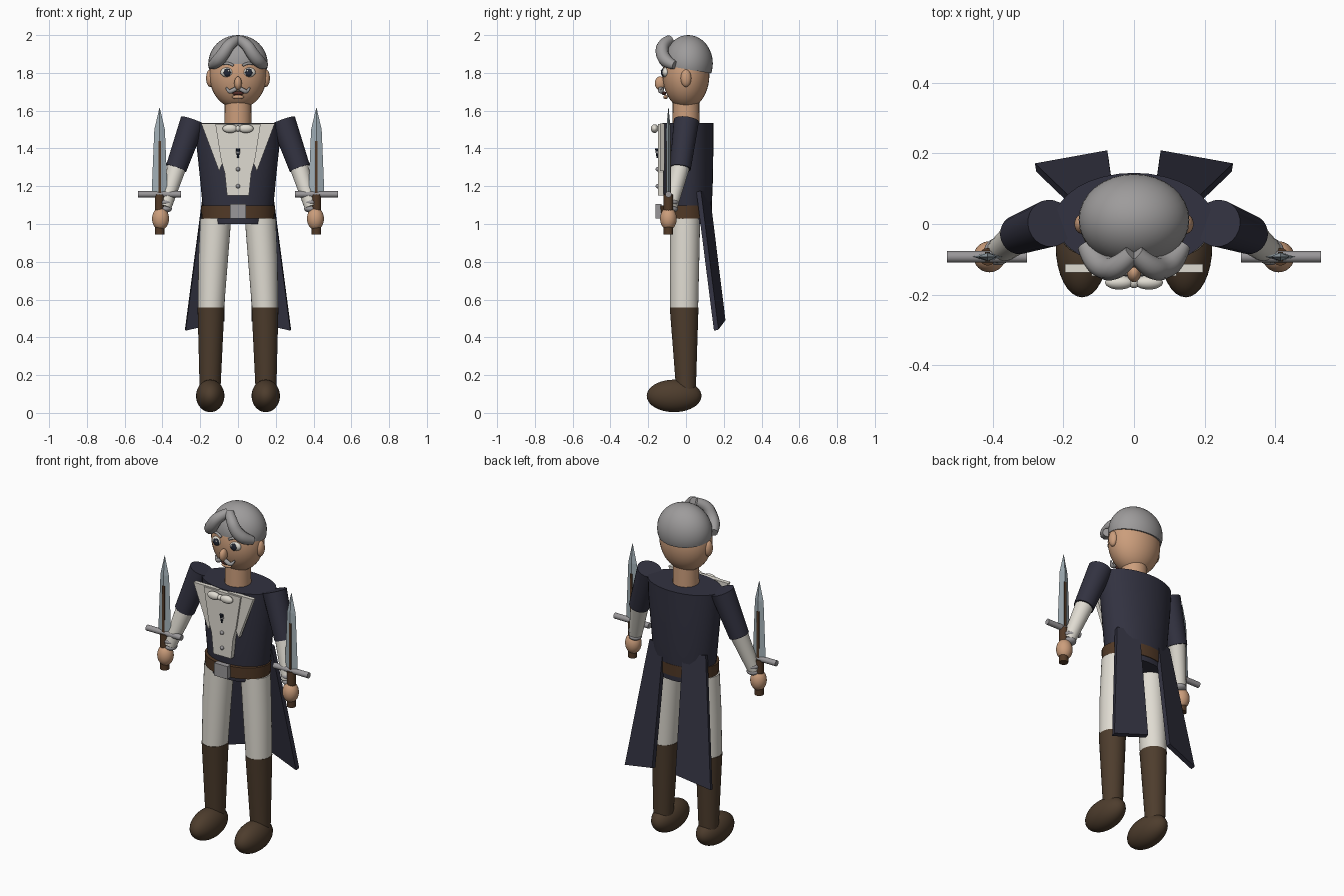
import bpy, bmesh
from math import pi, cos, sin, radians
from mathutils import Vector, Matrix

cube = bpy.data.objects.get("Cube")
if cube:
    bpy.data.objects.remove(cube, do_unlink=True)


def material(name, r, g, b):
    m = bpy.data.materials.new(name)
    m.use_nodes = True
    m.diffuse_color = (r, g, b, 1)
    m.node_tree.nodes["Principled BSDF"].inputs["Base Color"].default_value = (r, g, b, 1)
    return m


NAVY = material("navy cloth", .032, .032, .052)
CREAM = material("cream cloth", .74, .71, .64)
SKIN = material("skin", .60, .34, .20)
GREY = material("grey hair", .34, .33, .33)
BOOT = material("brown boot", .075, .046, .026)
LEATHER = material("belt leather", .085, .042, .02)
STEEL = material("blade steel", .36, .43, .47)
SILVER = material("silver", .32, .31, .32)
DARK = material("dark eye", .015, .02, .035)
MOUTH = material("mouth", .09, .025, .02)


def finish(name, bm, mat, smooth=True):
    bmesh.ops.recalc_face_normals(bm, faces=bm.faces)
    me = bpy.data.meshes.new(name)
    bm.to_mesh(me)
    bm.free()
    me.materials.append(mat)
    ob = bpy.data.objects.new(name, me)
    bpy.context.collection.objects.link(ob)
    if smooth:
        shade(ob)
    return ob


def shade(ob):
    bpy.ops.object.select_all(action='DESELECT')
    ob.select_set(True)
    bpy.context.view_layer.objects.active = ob
    bpy.ops.object.shade_smooth_by_angle(angle=radians(40))


def ball(name, pos, size, mat, cut=None):
    # ellipsoid, optionally keeping only the part above a plane (point, normal)
    bm = bmesh.new()
    bmesh.ops.create_uvsphere(bm, u_segments=32, v_segments=20, radius=1)
    bm.transform(Matrix.Translation(pos) @ Matrix.Diagonal((*size, 1)))
    if cut:
        r = bmesh.ops.bisect_plane(bm, geom=bm.verts[:] + bm.edges[:] + bm.faces[:],
                                   plane_co=cut[0], plane_no=cut[1], clear_inner=True)
        bmesh.ops.edgeloop_fill(bm, edges=[e for e in bm.edges if e.is_boundary])
    return finish(name, bm, mat)


def rod(name, a, b, ra, rb, mat, seg=24):
    a, b = Vector(a), Vector(b)
    bm = bmesh.new()
    bmesh.ops.create_cone(bm, cap_ends=True, segments=seg, radius1=ra, radius2=rb,
                          depth=(b - a).length)
    turn = (b - a).to_track_quat('Z', 'Y').to_matrix().to_4x4()
    bm.transform(Matrix.Translation((a + b) / 2) @ turn)
    return finish(name, bm, mat)


def loft(name, rings, mat, seg=32, smooth=True):
    # stacked horizontal ellipses: x, y, z, half width, half depth
    bm = bmesh.new()
    loops = [[bm.verts.new((x + rx * cos(2 * pi * i / seg), y + ry * sin(2 * pi * i / seg), z))
              for i in range(seg)] for x, y, z, rx, ry in rings]
    for lo, hi in zip(loops, loops[1:]):
        for i in range(seg):
            j = (i + 1) % seg
            bm.faces.new((lo[i], lo[j], hi[j], hi[i]))
    bm.faces.new(loops[0])
    bm.faces.new(loops[-1])
    return finish(name, bm, mat, smooth)


def plate(name, points, offset, mat):
    # flat polygon extruded along an offset vector
    bm = bmesh.new()
    face = bm.faces.new([bm.verts.new(p) for p in points])
    r = bmesh.ops.extrude_face_region(bm, geom=[face], use_keep_orig=True)
    bmesh.ops.translate(bm, vec=offset, verts=[v for v in r["geom"] if isinstance(v, bmesh.types.BMVert)])
    return finish(name, bm, mat, False)


def box(name, lo, hi, mat):
    (x, y, z), (X, Y, Z) = lo, hi
    return plate(name, [(x, y, z), (X, y, z), (X, y, Z), (x, y, Z)], (0, Y - y, 0), mat)


def strand(name, points, radius, mat):
    # smooth tapered tube: points are x, y, z, relative thickness
    cu = bpy.data.curves.new(name, 'CURVE')
    cu.dimensions = '3D'
    cu.bevel_depth, cu.bevel_resolution, cu.use_fill_caps = radius, 3, True
    sp = cu.splines.new('NURBS')
    sp.points.add(len(points) - 1)
    for p, (x, y, z, w) in zip(sp.points, points):
        p.co, p.radius = (x, y, z, 1), w
    sp.use_endpoint_u, sp.order_u, sp.resolution_u = True, 3, 6
    cu.materials.append(mat)
    ob = bpy.data.objects.new(name, cu)
    bpy.context.collection.objects.link(ob)
    bpy.ops.object.select_all(action='DESELECT')
    ob.select_set(True)
    bpy.context.view_layer.objects.active = ob
    bpy.ops.object.convert(target='MESH')
    shade(bpy.context.object)


# Torso, belt and neck
loft("coat_torso", [(0, .01, 1.0, .17, .12), (0, .01, 1.1, .188, .127), (0, .01, 1.25, .202, .133),
                    (0, .01, 1.42, .22, .135), (0, .01, 1.535, .225, .135)], NAVY)
loft("belt", [(0, 0, 1.03, .193, .136), (0, 0, 1.097, .196, .138)], LEATHER)
box("belt_buckle", (-.043, -.162, 1.03), (.043, -.13, 1.105), SILVER)
rod("neck", (0, 0, 1.5), (0, 0, 1.68), .072, .07, SKIN)

# Shirt front with bow tie and buttons
half = [(.058, 1.15), (.07, 1.27), (.09, 1.34), (.12, 1.53)]
outline = half + [(-x, z) for x, z in reversed(half)]
plate("shirt_front", [(x, -.148, z) for x, z in outline], (0, .028, 0), CREAM)
for z in (1.2, 1.29, 1.38):
    ball("shirt_button", (0, -.15, z), (.011, .011, .011), SILVER)
rod("bow_pendant", (0, -.152, 1.35), (0, -.152, 1.4), .004, .012, DARK, 8)
ball("bow_knot", (0, -.165, 1.505), (.016, .017, .016), CREAM)

# Head and hair
ball("head", (0, 0, 1.79), (.152, .124, .18), SKIN)
ball("hair_cap", (0, .012, 1.85), (.157, .13, .15), GREY, ((0, 0, 1.82), (0, .17, 1)))
ball("nose", (0, -.137, 1.745), (.02, .028, .036), SKIN)
ball("mouth", (0, -.117, 1.692), (.03, .012, .01), MOUTH)
ball("lower_lip", (0, -.108, 1.672), (.032, .012, .011), SKIN)

for s, side in ((1, "left_"), (-1, "right_")):
    def m(x, y, z):
        return (s * x, y, z)

    # Face details
    ball(side + "ear", m(.147, 0, 1.772), (.022, .028, .046), SKIN)
    ball(side + "eye", m(.057, -.107, 1.803), (.036, .02, .026), CREAM)
    ball(side + "iris", m(.057, -.123, 1.802), (.019, .009, .021), DARK)
    ball(side + "eye_glint", m(.05, -.131, 1.811), (.005, .003, .005), CREAM)
    strand(side + "eyebrow", [(s * .025, -.123, 1.838, .8), (s * .055, -.118, 1.862, 1.1),
                              (s * .098, -.097, 1.84, .5)], .008, GREY)
    strand(side + "moustache", [(0, -.133, 1.722, 1), (s * .03, -.138, 1.705, 1.2),
                                (s * .05, -.128, 1.698, .9), (s * .062, -.12, 1.722, .4)], .011, GREY)
    strand(side + "hair_lock", [(s * .005, -.085, 1.975, .8), (s * .045, -.125, 1.955, 1),
                                (s * .08, -.128, 1.895, 1.1), (s * .115, -.1, 1.855, 1.1),
                                (s * .14, -.06, 1.84, .7)], .032, GREY)
    ball(side + "bow_loop", m(.042, -.166, 1.505), (.04, .02, .023), CREAM)

    # Lapel
    plate(side + "lapel", [m(.195, -.138, 1.533), m(.1, -.138, 1.28), m(.05, -.138, 1.4),
                           m(.03, -.138, 1.533)], (0, .024, 0), CREAM)

    # Leg and boot
    loft(side + "trouser_leg", [(s * .143, -.01, .55, .069, .074), (s * .132, -.008, .8, .078, .078),
                                (s * .118, -.005, 1.03, .082, .08)], CREAM)
    loft(side + "boot_shaft", [(s * .148, 0, .12, .055, .052),
                               (s * .143, -.01, .557, .071, .076)], BOOT)
    ball(side + "boot_foot", m(.147, -.063, .09), (.075, .145, .086), BOOT)

    # Arm
    rod(side + "sleeve", m(.238, .002, 1.547), m(.327, -.03, 1.295), .067, .056, NAVY)
    rod(side + "forearm", m(.318, -.026, 1.32), m(.388, -.082, 1.09), .051, .036, CREAM)
    for z, r in ((1.115, .039), (1.08, .036)):
        ball(side + "cuff", m(.386, -.078, z), (r, r, .02), SILVER)
    ball(side + "hand", m(.41, -.093, 1.028), (.045, .044, .06), SKIN)

    # Sword
    rod(side + "sword_grip", m(.415, -.093, .945), m(.415, -.093, 1.155), .025, .025, LEATHER, 16)
    rod(side + "sword_guard", m(.303, -.093, 1.157), m(.53, -.093, 1.157), .0165, .0165, SILVER, 16)
    loft(side + "sword_blade", [(s * .415, -.093, 1.165, .042, .013), (s * .415, -.093, 1.5, .028, .012),
                                (s * .415, -.093, 1.615, .001, .001)], STEEL, 4, False)
    box(side + "sword_fuller", (s * .415 - .007, -.107, 1.165), (s * .415 + .007, -.079, 1.44), LEATHER)

    # Coat tail
    plate(side + "coat_tail", [m(.18, .055, 1.17), m(.06, .1, 1.17),
                               m(.072, .185, .485), m(.277, .148, .435)], (s * .004, .024, .006), NAVY)
